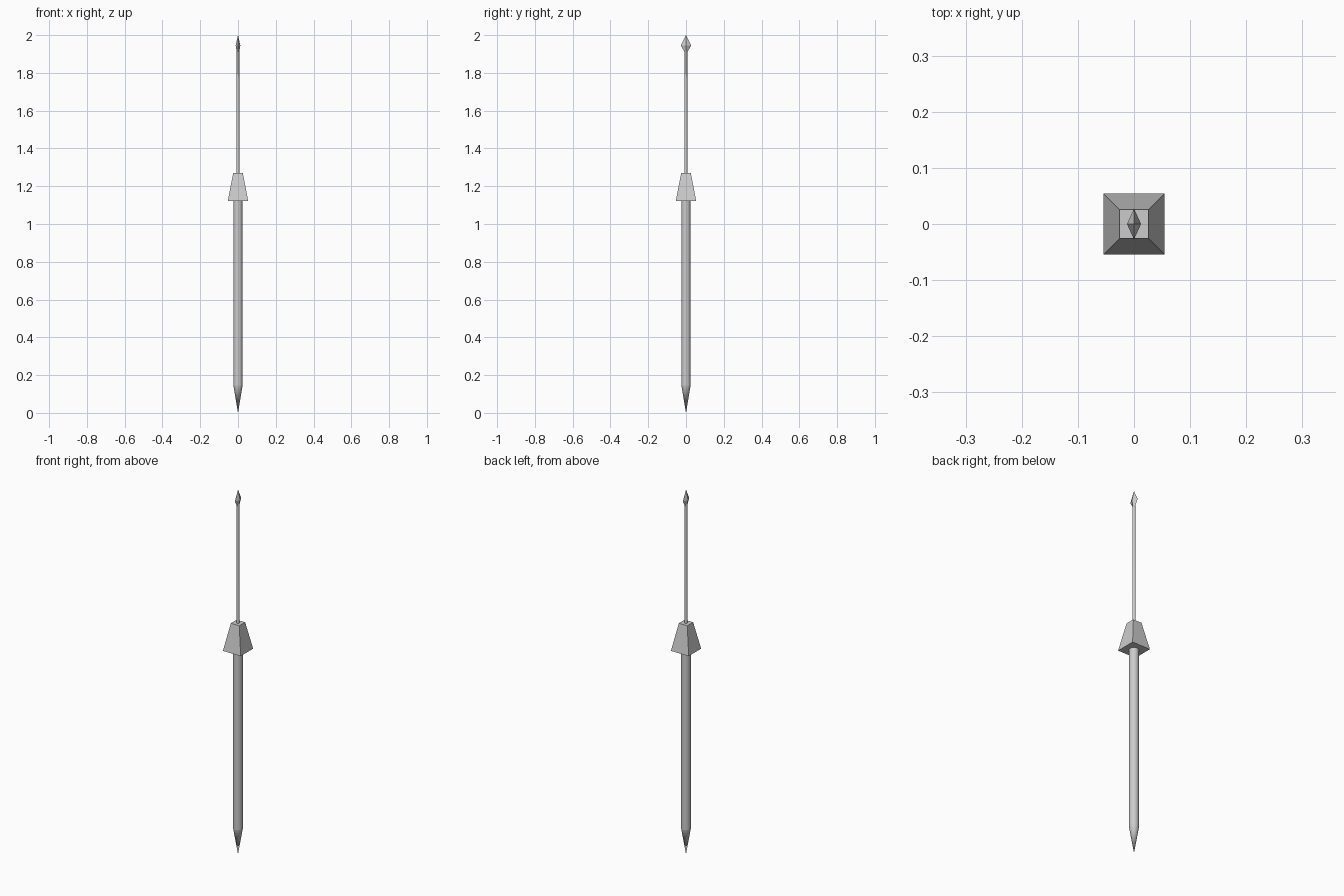
import bpy, bmesh, math

if "Cube" in bpy.data.objects:
    bpy.data.objects.remove(bpy.data.objects["Cube"])


def loft(name, sections, sides, turn=0.0, smooth=False):
    """Stack rings of (z, x radius, y radius); a zero radius makes a point."""
    bm = bmesh.new()
    rings = []
    for z, rx, ry in sections:
        if rx == 0:
            rings.append([bm.verts.new((0, 0, z))])
        else:
            rings.append([bm.verts.new((rx * math.cos(turn + 2 * math.pi * i / sides),
                                        ry * math.sin(turn + 2 * math.pi * i / sides), z))
                          for i in range(sides)])
    for a, b in zip(rings, rings[1:]):
        for i in range(sides):
            j = (i + 1) % sides
            quad = [a[i % len(a)], a[j % len(a)], b[j % len(b)], b[i % len(b)]]
            bm.faces.new(list(dict.fromkeys(quad)))
    for ring in (rings[0], rings[-1]):
        if len(ring) > 1:
            bm.faces.new(ring)
    bmesh.ops.recalc_face_normals(bm, faces=bm.faces)
    mesh = bpy.data.meshes.new(name)
    bm.to_mesh(mesh)
    bm.free()
    obj = bpy.data.objects.new(name, mesh)
    bpy.context.collection.objects.link(obj)
    if smooth:
        bpy.ops.object.select_all(action='DESELECT')
        obj.select_set(True)
        bpy.context.view_layer.objects.active = obj
        bpy.ops.object.shade_smooth_by_angle(angle=math.radians(40))
    return obj


R2 = math.sqrt(2)

# Round wooden shaft with pointed butt spike
loft("butt_spike", [(0, 0, 0), (0.145, 0.0245, 0.0245)], 24, smooth=True)
loft("shaft", [(0.145, 0.024, 0.024), (1.14, 0.024, 0.024)], 24, smooth=True)

# Square tapered collar joining shaft and shank
loft("collar", [(1.122, 0.054 * R2, 0.054 * R2), (1.27, 0.0255 * R2, 0.0255 * R2)],
     4, turn=math.pi / 4)

# Slim iron shank
loft("shank", [(1.26, 0.0085, 0.0085), (1.93, 0.007, 0.007)], 12, smooth=True)

# Flattened four-sided head
loft("spear_head", [(1.912, 0.007, 0.008), (1.945, 0.0125, 0.0275), (2.0, 0, 0)], 4)
